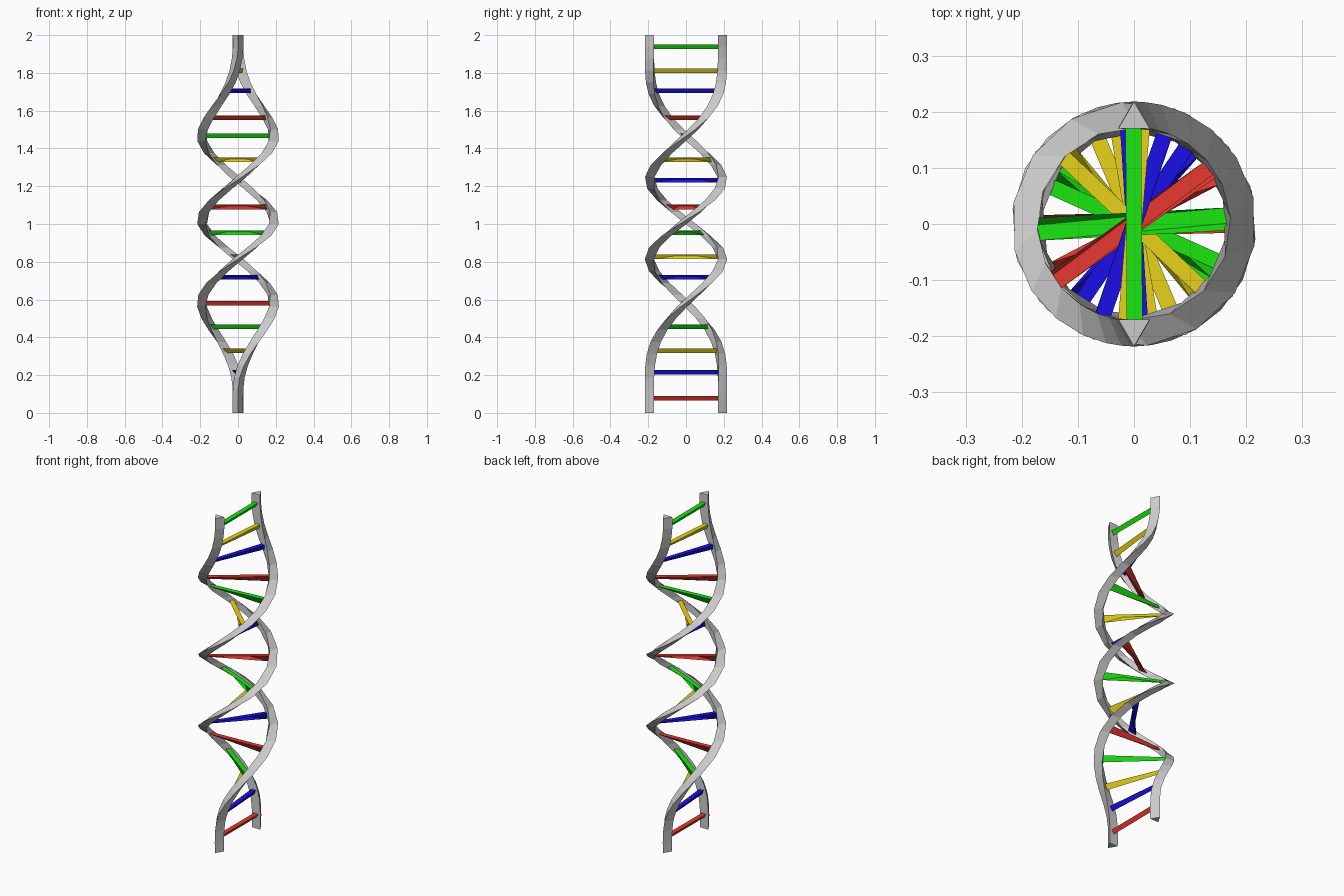
import bpy, bmesh
from math import sin, cos, radians

if "Cube" in bpy.data.objects:
    bpy.data.objects.remove(bpy.data.objects["Cube"])

# Twist (degrees) of the ladder at each height
TWIST = [(0, 0), (0.12, 0), (0.22, 5), (0.33, 21), (0.455, 50), (0.58, 89),
         (0.815, 180), (1.02, 270), (1.235, 360), (1.465, 450), (1.565, 484),
         (1.705, 519), (1.81, 534), (1.92, 540), (2, 540)]


def twist(z):
    """Smooth (Hermite) lookup of the twist angle."""
    z = min(max(z, 0), 2)
    n = len(TWIST)
    i = max(k for k in range(n - 1) if TWIST[k][0] <= z)

    def slope(k):
        a, b = TWIST[max(k - 1, 0)], TWIST[min(k + 1, n - 1)]
        return (b[1] - a[1]) / (b[0] - a[0])
    (z0, a0), (z1, a1) = TWIST[i], TWIST[i + 1]
    h = z1 - z0
    t = (z - z0) / h
    a = (a0 * (2*t**3 - 3*t**2 + 1) + a1 * (3*t**2 - 2*t**3)
         + h * slope(i) * (t**3 - 2*t**2 + t) + h * slope(i + 1) * (t**3 - t**2))
    return radians(a)


def prism(name, rings, colour=None):
    """Loft triangular rings into a capped bar, then twist it about z."""
    bm = bmesh.new()
    loops = []
    for ring in rings:
        loop = []
        for x, y, z in ring:
            a = twist(z)
            loop.append(bm.verts.new((x*cos(a) - y*sin(a), x*sin(a) + y*cos(a), z)))
        loops.append(loop)
    for lo, hi in zip(loops, loops[1:]):
        for i in range(3):
            j = (i + 1) % 3
            bm.faces.new((lo[i], lo[j], hi[j], hi[i]))
    bm.faces.new(loops[0][::-1])
    bm.faces.new(loops[-1])
    bmesh.ops.recalc_face_normals(bm, faces=bm.faces)
    mesh = bpy.data.meshes.new(name)
    bm.to_mesh(mesh)
    bm.free()
    obj = bpy.data.objects.new(name, mesh)
    bpy.context.collection.objects.link(obj)
    if colour:
        mesh.materials.append(colour)


# Two backbone strands, triangular with the ridge facing outwards
SEGMENTS = 32
for name, s in (("strand_a", 1), ("strand_b", -1)):
    prism(name, [[(0, s*0.218, 2*k/SEGMENTS), (-0.028, s*0.17, 2*k/SEGMENTS),
                  (0.028, s*0.17, 2*k/SEGMENTS)] for k in range(SEGMENTS + 1)])

# Rung colours, repeating upwards
palette = []
for name, rgb in (("red", (0.8, 0.04, 0.03)), ("blue", (0.01, 0.005, 0.8)),
                  ("yellow", (0.8, 0.65, 0.01)), ("green", (0.01, 0.8, 0.005))):
    mat = bpy.data.materials.new(name)
    mat.diffuse_color = (*rgb, 1)
    mat.use_nodes = True
    mat.node_tree.nodes["Principled BSDF"].inputs["Base Color"].default_value = mat.diffuse_color
    palette.append(mat)

# Rungs: triangular bars, flat side up
HEIGHTS = [0.077, 0.215, 0.328, 0.455, 0.58, 0.718, 0.826, 0.953,
           1.09, 1.232, 1.34, 1.467, 1.563, 1.705, 1.812, 1.938]
for i, z in enumerate(HEIGHTS):
    prism(f"rung_{i + 1}", [[(-0.014, y, z + 0.012), (0.014, y, z + 0.012),
                             (0, y, z - 0.012)] for y in (-0.172, 0.172)],
          palette[i % 4])
